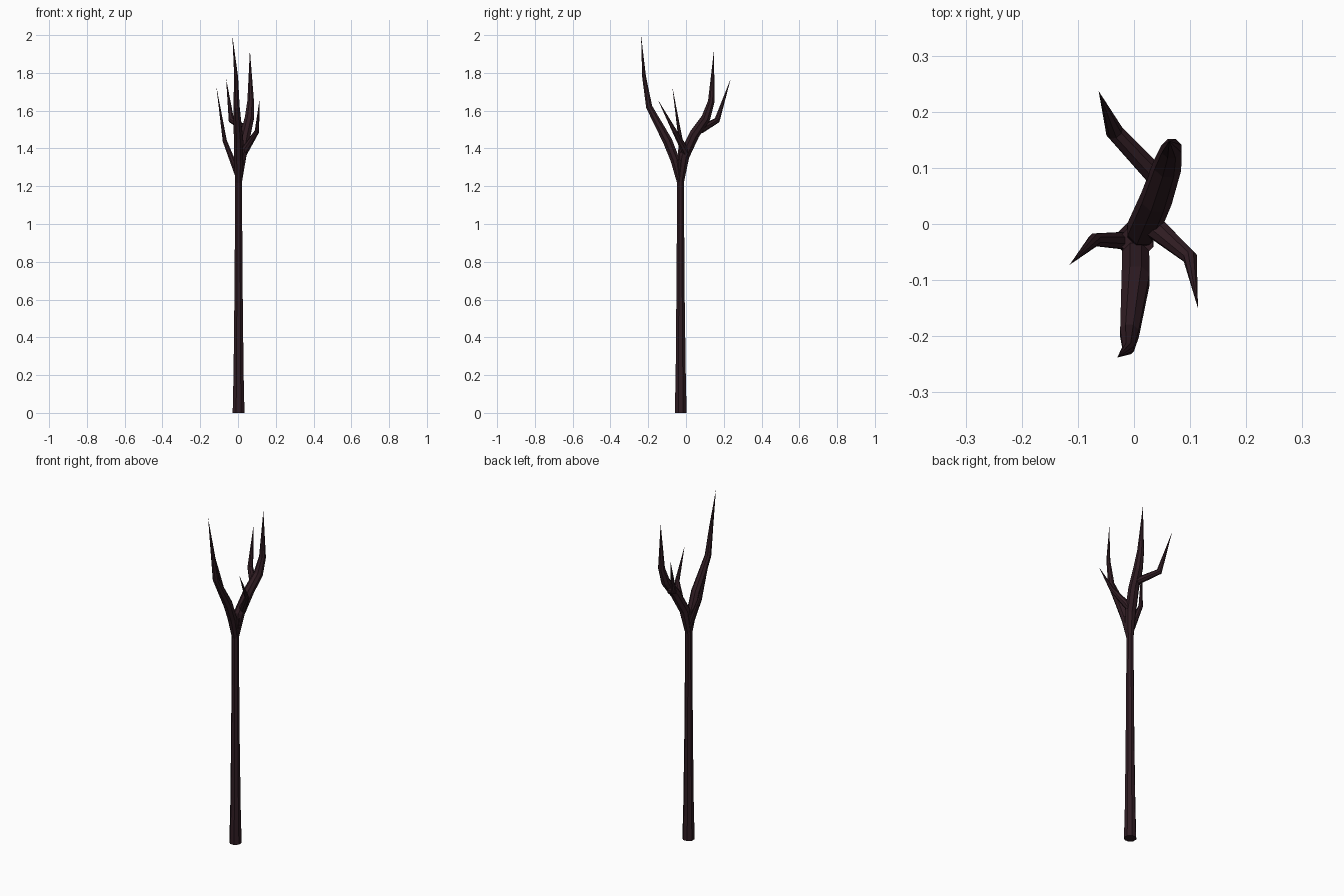
import bpy, bmesh, math
from mathutils import Vector

if "Cube" in bpy.data.objects:
    bpy.data.objects.remove(bpy.data.objects["Cube"])

SIDES = 8
bark = bpy.data.materials.new("dark_bark")
bark.diffuse_color = (0.03, 0.012, 0.017, 1)
bark.use_nodes = True
bark.node_tree.nodes["Principled BSDF"].inputs["Base Color"].default_value = bark.diffuse_color


def limb(name, points):
    """Flat-faced tapering tube through (x, y, z, radius) points; radius 0 closes to a tip."""
    pos = [Vector(p[:3]) for p in points]
    bm = bmesh.new()
    rings = []
    for i, p in enumerate(points):
        if p[3] == 0:
            rings.append([bm.verts.new(pos[i])])
            continue
        a = (pos[i] - pos[i - 1]).normalized() if i > 0 else Vector()
        b = (pos[i + 1] - pos[i]).normalized() if i < len(pos) - 1 else Vector()
        turn = Vector((0, 0, 1)).rotation_difference((a + b).normalized())
        ring = []
        for k in range(SIDES):
            t = 2 * math.pi * (k + 0.5) / SIDES
            ring.append(bm.verts.new(pos[i] + turn @ Vector((math.cos(t), math.sin(t), 0)) * p[3]))
        rings.append(ring)
    for lo, hi in zip(rings, rings[1:]):
        for k in range(SIDES):
            n = (k + 1) % SIDES
            if len(hi) == 1:
                bm.faces.new((lo[k], lo[n], hi[0]))
            else:
                bm.faces.new((lo[k], lo[n], hi[n], hi[k]))
    bm.faces.new(rings[0][::-1])
    if len(rings[-1]) > 1:
        bm.faces.new(rings[-1])
    bmesh.ops.recalc_face_normals(bm, faces=bm.faces)
    me = bpy.data.meshes.new(name)
    bm.to_mesh(me)
    bm.free()
    me.materials.append(bark)
    ob = bpy.data.objects.new(name, me)
    bpy.context.collection.objects.link(ob)


# Tall straight trunk
limb("trunk", [(0.003, -0.028, 0, 0.034), (0.003, -0.028, 0.2, 0.029),
               (0.003, -0.029, 0.6, 0.024), (0.003, -0.029, 1.1, 0.02),
               (0.003, -0.029, 1.24, 0.02), (0.006, -0.03, 1.34, 0.03)])
# Two main forks
limb("front_branch", [(0.003, -0.03, 1.22, 0.019), (0.003, -0.058, 1.34, 0.026),
                      (0.003, -0.098, 1.44, 0.027), (-0.008, -0.195, 1.62, 0.018),
                      (-0.01, -0.222, 1.78, 0.011), (-0.03, -0.238, 2.0, 0)])
limb("back_branch", [(0.003, -0.029, 1.22, 0.019), (0.016, -0.01, 1.36, 0.03),
                     (0.04, 0.045, 1.475, 0.029), (0.06, 0.105, 1.56, 0.026),
                     (0.067, 0.134, 1.65, 0.019), (0.063, 0.148, 1.92, 0)])
# Small side twigs
limb("back_twig", [(0.045, 0.08, 1.5, 0.02), (-0.035, 0.165, 1.55, 0.016),
                   (-0.063, 0.237, 1.77, 0)])
limb("right_twig", [(0.03, 0.0, 1.38, 0.022), (0.1, -0.06, 1.49, 0.013),
                    (0.114, -0.15, 1.66, 0)])
limb("left_twig", [(0.0, -0.03, 1.26, 0.018), (-0.035, -0.029, 1.35, 0.015),
                   (-0.07, -0.028, 1.44, 0.012), (-0.115, -0.073, 1.73, 0)])
